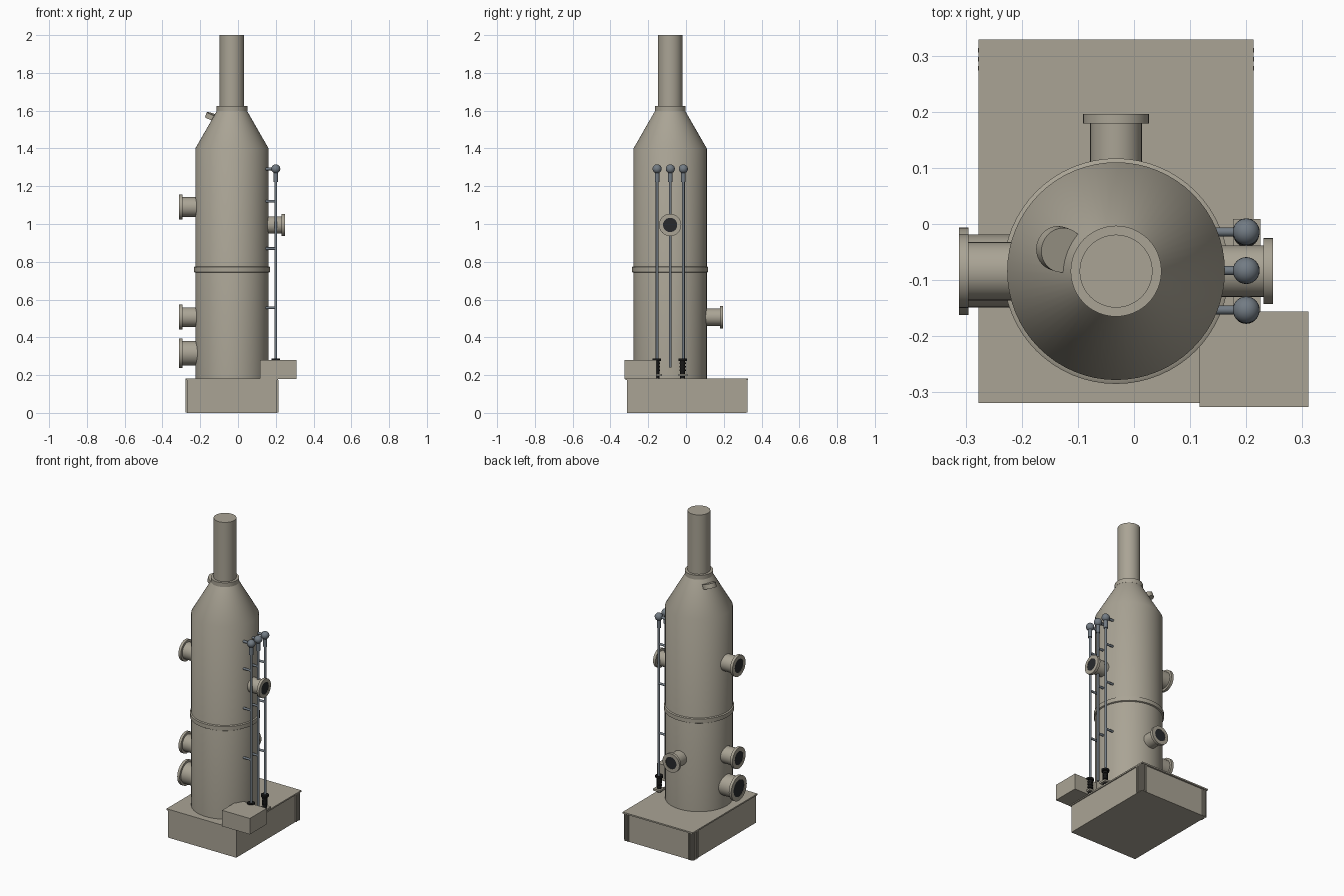
import bpy, bmesh, math
from mathutils import Vector

if "Cube" in bpy.data.objects:
    bpy.data.objects.remove(bpy.data.objects["Cube"])

CX, CY = -0.032, -0.084          # tower axis


def material(name, rgb):
    m = bpy.data.materials.new(name)
    m.diffuse_color = (*rgb, 1)
    m.use_nodes = True
    m.node_tree.nodes["Principled BSDF"].inputs["Base Color"].default_value = m.diffuse_color
    return m


BEIGE = material("beige_paint", (0.40, 0.37, 0.30))
STEEL = material("steel_pipe", (0.17, 0.20, 0.23))
DARK = material("dark_opening", (0.02, 0.022, 0.025))
BLACK = material("black_pump", (0.008, 0.008, 0.008))


def finish(name, bm, mat, smooth=True):
    bmesh.ops.recalc_face_normals(bm, faces=bm.faces)
    me = bpy.data.meshes.new(name)
    bm.to_mesh(me)
    bm.free()
    me.materials.append(mat)
    ob = bpy.data.objects.new(name, me)
    bpy.context.collection.objects.link(ob)
    if smooth:
        bpy.ops.object.select_all(action='DESELECT')
        ob.select_set(True)
        bpy.context.view_layer.objects.active = ob
        bpy.ops.object.shade_smooth_by_angle(angle=math.radians(30))
    return ob


def box(name, lo, hi, mat=BEIGE):
    bm = bmesh.new()
    bmesh.ops.create_cube(bm, size=1)
    for v in bm.verts:
        v.co = Vector([(a + b) / 2 + c * (b - a) for a, b, c in zip(lo, hi, v.co)])
    return finish(name, bm, mat, False)


def lathe(name, profile, origin, axis=(0, 0, 1), mat=BEIGE, sides=32):
    """Revolve (radius, distance along axis) points about an axis, closing both ends."""
    bm = bmesh.new()
    rot = Vector((0, 0, 1)).rotation_difference(Vector(axis))
    rings = []
    for r, h in profile:
        rings.append([bm.verts.new(Vector(origin) + rot @ Vector(
            (r * math.cos(2 * math.pi * i / sides), r * math.sin(2 * math.pi * i / sides), h)))
            for i in range(sides)])
    for a, b in zip(rings, rings[1:]):
        for i in range(sides):
            j = (i + 1) % sides
            bm.faces.new((a[i], a[j], b[j], b[i]))
    bm.faces.new(rings[0])
    bm.faces.new(rings[-1])
    return finish(name, bm, mat)


def rod(name, start, end, r, mat=STEEL, sides=16):
    d = Vector(end) - Vector(start)
    return lathe(name, [(r, 0), (r, d.length)], start, d.normalized(), mat, sides)


# Base tank, lid and rear corner posts
box("base_tank", (-0.271, -0.313, 0), (0.207, 0.318, 0.176))
box("base_lid", (-0.277, -0.319, 0.174), (0.213, 0.329, 0.183))
for sx, tag in ((-0.271, "left"), (0.207, "right")):
    for y in (0.274, 0.290, 0.306):
        box("corner_rib_" + tag, (sx - 0.007, y, 0.002), (sx + 0.007, y + 0.008, 0.174))
    out = 1 if sx > 0 else -1
    for k in (0.008, 0.026):
        x = sx - out * k
        box("rear_rib_" + tag, (x - 0.004, 0.316, 0.002), (x + 0.004, 0.325, 0.174))

# Tower body with shoulder cone, collar and stack
lathe("tower_body", [(0.194, 0.18), (0.194, 1.40), (0.078, 1.602)], (CX, CY, 0), sides=64)
lathe("tower_band", [(0.194, 0.742), (0.201, 0.746), (0.201, 0.772), (0.194, 0.776)],
      (CX, CY, 0), sides=64)
lathe("stack_collar", [(0.081, 1.598), (0.081, 1.625)], (CX, CY, 0), sides=48)
lathe("stack", [(0.065, 1.60), (0.065, 2.0)], (CX, CY, 0), sides=48)

# Small capped port on the cone
tilt = Vector((0.33, -0.12, 0.94)).normalized()
rod("cone_port", Vector((-0.132, -0.045, 1.566)) - tilt * 0.014,
    Vector((-0.132, -0.045, 1.566)) + tilt * 0.014, 0.040, BEIGE, 32)


# Flanged nozzles with a dark recessed opening
def nozzle(name, z, axis, reach, rp, rf):
    d = Vector(axis)
    start = Vector((CX, CY, z)) + d * 0.15
    n = reach - 0.15
    ri = rp * 0.82
    lathe(name, [(rp, 0), (rp, n - 0.017), (rf, n - 0.017), (rf, n), (ri, n), (ri, n - 0.008)],
          start, axis)
    lathe(name + "_opening", [(ri, n - 0.010), (ri, n - 0.002)], start, axis, DARK)


nozzle("upper_left_nozzle", 1.09, (-1, 0, 0), 0.280, 0.052, 0.066)
nozzle("middle_left_nozzle", 0.507, (-1, 0, 0), 0.280, 0.052, 0.066)
nozzle("lower_left_nozzle", 0.316, (-1, 0, 0), 0.280, 0.065, 0.078)
nozzle("rear_nozzle", 0.507, (0, 1, 0), 0.280, 0.046, 0.059)
nozzle("right_nozzle", 0.995, (1, 0, 0), 0.280, 0.046, 0.059)

# Side tank
box("side_tank", (0.117, -0.326, 0.18), (0.311, -0.156, 0.281))

# Three riser pipes with ball heads, feed stubs and brackets
PX = 0.20
for i, y in enumerate((-0.153, -0.083, -0.014)):
    bottom = 0.24 if i == 1 else 0.27
    rod("riser_pipe", (PX, y, bottom), (PX, y, 1.28), 0.0075)
    rod("riser_sleeve", (PX, y, 1.222), (PX, y, 1.285), 0.012)
    bm = bmesh.new()
    bmesh.ops.create_uvsphere(bm, u_segments=24, v_segments=12, radius=0.024)
    bmesh.ops.translate(bm, verts=bm.verts, vec=(PX, y, 1.292))
    finish("ball_head", bm, STEEL)
    rod("feed_stub", (0.13, y, 1.292), (PX, y, 1.292), 0.008)
    for z in (1.12, 0.87, 0.557):
        rod("pipe_bracket", (0.13, y, z), (PX, y, z), 0.007)

# Black pumps on plates under the outer risers
for y in (-0.155, -0.018):
    box("pump_plate", (0.176, y - 0.022, 0.194), (0.225, y + 0.027, 0.206), BEIGE)
    lathe("pump", [(0.014, 0.183), (0.014, 0.275), (0.023, 0.275), (0.023, 0.287)],
          (PX, y, 0), mat=BLACK, sides=24)
    for z in (0.222, 0.240, 0.258):
        lathe("pump_fin", [(0.017, z), (0.017, z + 0.008)], (PX, y, 0), mat=BLACK, sides=24)
